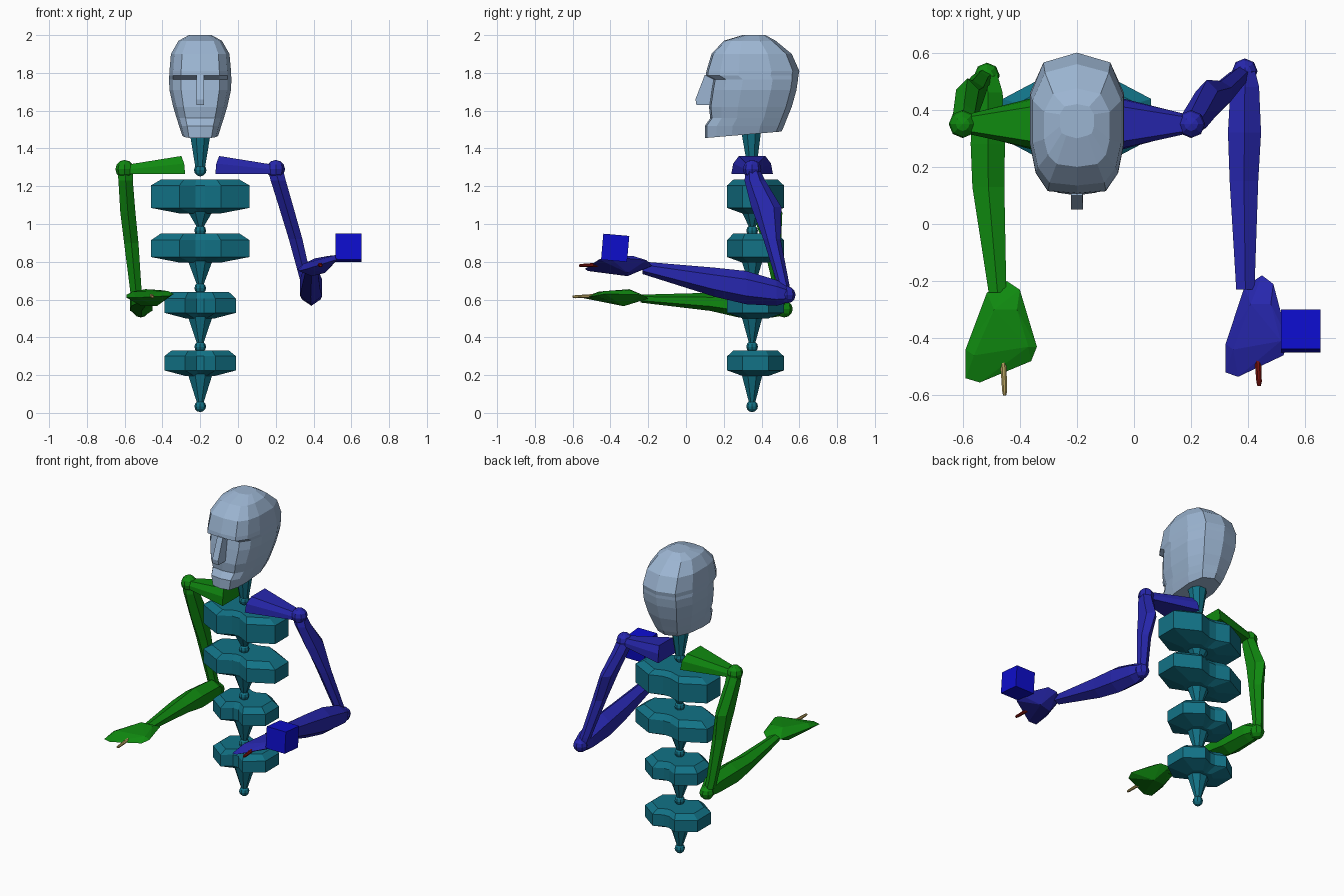
import bpy, bmesh, math
from mathutils import Vector, Matrix

cube = bpy.data.objects.get("Cube")
if cube:
    bpy.data.objects.remove(cube, do_unlink=True)


def material(name, rgb):
    m = bpy.data.materials.new(name)
    m.use_nodes = True
    m.diffuse_color = (*rgb, 1)
    bsdf = next(n for n in m.node_tree.nodes if n.type == 'BSDF_PRINCIPLED')
    bsdf.inputs["Base Color"].default_value = (*rgb, 1)
    return m


STEEL = material("steel_blue", (0.33, 0.46, 0.64))
TEAL = material("teal", (0.006, 0.17, 0.24))
GREEN = material("green", (0.005, 0.25, 0.005))
BLUE = material("indigo_blue", (0.02, 0.02, 0.42))
BOX = material("bright_blue", (0.004, 0.004, 0.60))
RED = material("dark_red", (0.20, 0.006, 0.004))
TAN = material("tan", (0.52, 0.40, 0.13))


def finish(bm, name, mat):
    bmesh.ops.recalc_face_normals(bm, faces=bm.faces)
    me = bpy.data.meshes.new(name)
    bm.to_mesh(me)
    bm.free()
    me.materials.append(mat)
    ob = bpy.data.objects.new(name, me)
    bpy.context.collection.objects.link(ob)
    return ob


def loft(name, rings, mat):
    """Skin a list of equal-length point rings and cap both ends."""
    bm = bmesh.new()
    rows = [[bm.verts.new(p) for p in ring] for ring in rings]
    n = len(rows[0])
    for a, b in zip(rows, rows[1:]):
        for i in range(n):
            j = (i + 1) % n
            bm.faces.new((a[i], a[j], b[j], b[i]))
    bm.faces.new(rows[0])
    bm.faces.new(rows[-1])
    return finish(bm, name, mat)


def hull(name, pts, mat):
    bm = bmesh.new()
    for p in pts:
        bm.verts.new(p)
    bmesh.ops.convex_hull(bm, input=bm.verts[:])
    return finish(bm, name, mat)


def ball(name, centre, r, mat):
    bm = bmesh.new()
    bmesh.ops.create_uvsphere(bm, u_segments=8, v_segments=6, radius=r,
                              matrix=Matrix.Translation(centre))
    return finish(bm, name, mat)


def oval(x, y, z, ru, rv, plane, n=6):
    """Ring of n points, lying flat (xy) or facing the front (xz)."""
    pts = []
    for i in range(n):
        a = 2 * math.pi * (i + 0.5) / n
        k = 1 / math.cos(math.pi / n)
        u, v = ru * math.cos(a) * k, rv * math.sin(a)
        pts.append((x + u, y + v, z) if plane == 'xy' else (x + u, y, z + v))
    return pts


CX, CY = -0.2, 0.35

# Head: horizontal rings of (height, half width, front y, back y)
rows = [(2.0, .06, .30, .42), (1.97, .115, .20, .475), (1.90, .155, .135, .56),
        (1.81, .163, .108, .60), (1.785, .164, .105, .595), (1.765, .165, .145, .593),
        (1.71, .163, .135, .585), (1.62, .143, .122, .56), (1.56, .125, .128, .535),
        (1.52, .112, .10, .52), (1.455, .095, .10, .505)]
rings = []
for z, w, f, b in rows:
    d = b - f
    half = [(.62, f + .01), (.88, f + .15 * d), (1, f + .35 * d),
            (1, f + .7 * d), (.72, b - .07 * d)]
    ring = [(0, f)] + [(k * w, y) for k, y in half] + [(0, b)]
    ring += [(-k * w, y) for k, y in reversed(half)]
    tilt = .085 if z < 1.5 else 0
    rings.append([(CX + x, y, z + (y - .1) * tilt) for x, y in ring])
loft("head", rings, STEEL)

# Nose wedge
hull("nose", [(CX + s * w, y, z) for s in (-1, 1) for w, y, z in
              [(.02, .10, 1.79), (.021, .05, 1.66), (.021, .055, 1.63),
               (.021, .16, 1.63), (.02, .16, 1.79)]], STEEL)

# Spine: (joint z, lower edge z, upper edge z, top z, half width)
spine = [(.035, .225, .30, .33, .19), (.35, .53, .605, .64, .19),
         (.66, .825, .915, .95, .26), (.965, 1.085, 1.205, 1.235, .26)]
outline = [(.10, -.105), (.42, -.15), (1, -.07), (1, .07), (.42, .15), (.10, .12)]
outline += [(-x, y) for x, y in reversed(outline)]


def slab(z, w, d):
    return [(CX + x * w, CY + .018 + y * d, z) for x, y in outline]


for i, (zj, lo, hi, top, w) in enumerate(spine, 1):
    ball(f"spine_joint_{i}", (CX, CY, zj), .031, TEAL)
    loft(f"vertebra_{i}", [slab(lo - .03, w * .4, .45), slab(lo, w, 1), slab(hi, w, 1),
                           slab(top, w * .8, .78)], TEAL)
    loft(f"vertebra_stem_{i}", [oval(CX, CY, zj + .02, .018, .018, 'xy', 8),
                                oval(CX, CY, lo - .02, .065, .06, 'xy', 8)], TEAL)

# Neck
ball("neck_joint", (CX, CY, 1.285), .033, TEAL)
loft("neck", [oval(CX, CY, 1.29, .024, .024, 'xy', 8),
              oval(CX, CY - .005, 1.48, .055, .055, 'xy', 8)], TEAL)

# Collar bones, mirrored about the spine
for side, label, mat in ((-1, "right", GREEN), (1, "left", BLUE)):
    inner = [(.08, -.11, 1.265), (.08, .11, 1.265), (.085, .10, 1.32),
             (.10, .07, 1.36), (.10, -.07, 1.36), (.085, -.10, 1.32)]
    outer = [(.38, -.03, 1.265), (.38, .03, 1.265), (.38, .035, 1.29),
             (.38, .025, 1.315), (.38, -.025, 1.315), (.38, -.035, 1.29)]
    loft(f"{label}_collar_bone", [[(CX + side * x, CY + y, z) for x, y, z in r]
                                  for r in (inner, outer)], mat)
    ball(f"{label}_shoulder", (CX + side * .4, CY, 1.29), .049, mat)

# Upper arms: (x, y, z, half x, half y) going down
upper = {
    "right": [(-.597, .355, 1.28, .04, .04), (-.595, .365, 1.23, .038, .055),
              (-.583, .43, 1.06, .04, .08), (-.565, .455, .90, .038, .048),
              (-.54, .50, .64, .03, .032), (-.53, .51, .58, .03, .03)],
    "left": [(.20, .355, 1.28, .04, .04), (.213, .365, 1.23, .04, .055),
             (.255, .425, 1.09, .038, .08), (.305, .455, .92, .036, .046),
             (.365, .515, .68, .03, .032), (.385, .525, .62, .03, .03)]}
# Forearms: (x, y, z, half x, half z) going forward
fore = {
    "right": [(-.515, .545, .55, .03, .03), (-.512, .46, .572, .052, .066),
              (-.512, .28, .578, .06, .073), (-.51, .13, .588, .056, .048),
              (-.478, -.24, .605, .031, .021)],
    "left": [(.388, .56, .625, .03, .035), (.388, .48, .635, .05, .068),
             (.387, .32, .663, .058, .088), (.385, .15, .692, .05, .077),
             (.39, -.23, .768, .032, .033)]}
for label, mat in (("right", GREEN), ("left", BLUE)):
    loft(f"{label}_upper_arm", [oval(*s, 'xy') for s in upper[label]], mat)
    loft(f"{label}_forearm", [oval(*s, 'xz') for s in fore[label]], mat)
    x, y, z = fore[label][0][:3]
    ball(f"{label}_elbow", (x, y - .025, z), .045, mat)

# Hands: one mitten shape, shifted and tilted for the left arm
palm = [(-.515, -.24, .605), (-.445, -.20, .605), (-.40, -.23, .625), (-.34, -.43, .63),
        (-.36, -.48, .62), (-.54, -.555, .61), (-.59, -.54, .61), (-.59, -.44, .625),
        (-.49, -.30, .655), (-.41, -.30, .65), (-.56, -.46, .642), (-.37, -.43, .645),
        (-.51, -.33, .565), (-.43, -.33, .565), (-.56, -.48, .60)]
hull("right_hand", palm, GREEN)
hull("left_hand", [(x * .88 + .84, y + .02, z + .17 + .22 * (x + .46)) for x, y, z in palm], BLUE)


# Small fingers pointing forward
def finger(name, x, y0, y1, z, r, mat):
    loft(name, [oval(x, y0, z, r, r, 'xz', 8), oval(x + .005, y1 + .015, z - .005, r * .8, r * .8, 'xz', 8),
                oval(x + .005, y1, z - .005, r * .5, r * .5, 'xz', 8)], mat)


finger("right_finger", -.458, -.48, -.60, .62, .011, TAN)
finger("left_finger", .433, -.46, -.567, .785, .012, RED)

# Held box, tipped slightly
bm = bmesh.new()
bmesh.ops.create_cube(bm, size=.138, matrix=Matrix.Translation((.584, -.375, .874))
                      @ Matrix.Rotation(math.radians(-5), 4, 'X'))
finish(bm, "held_box", BOX)
